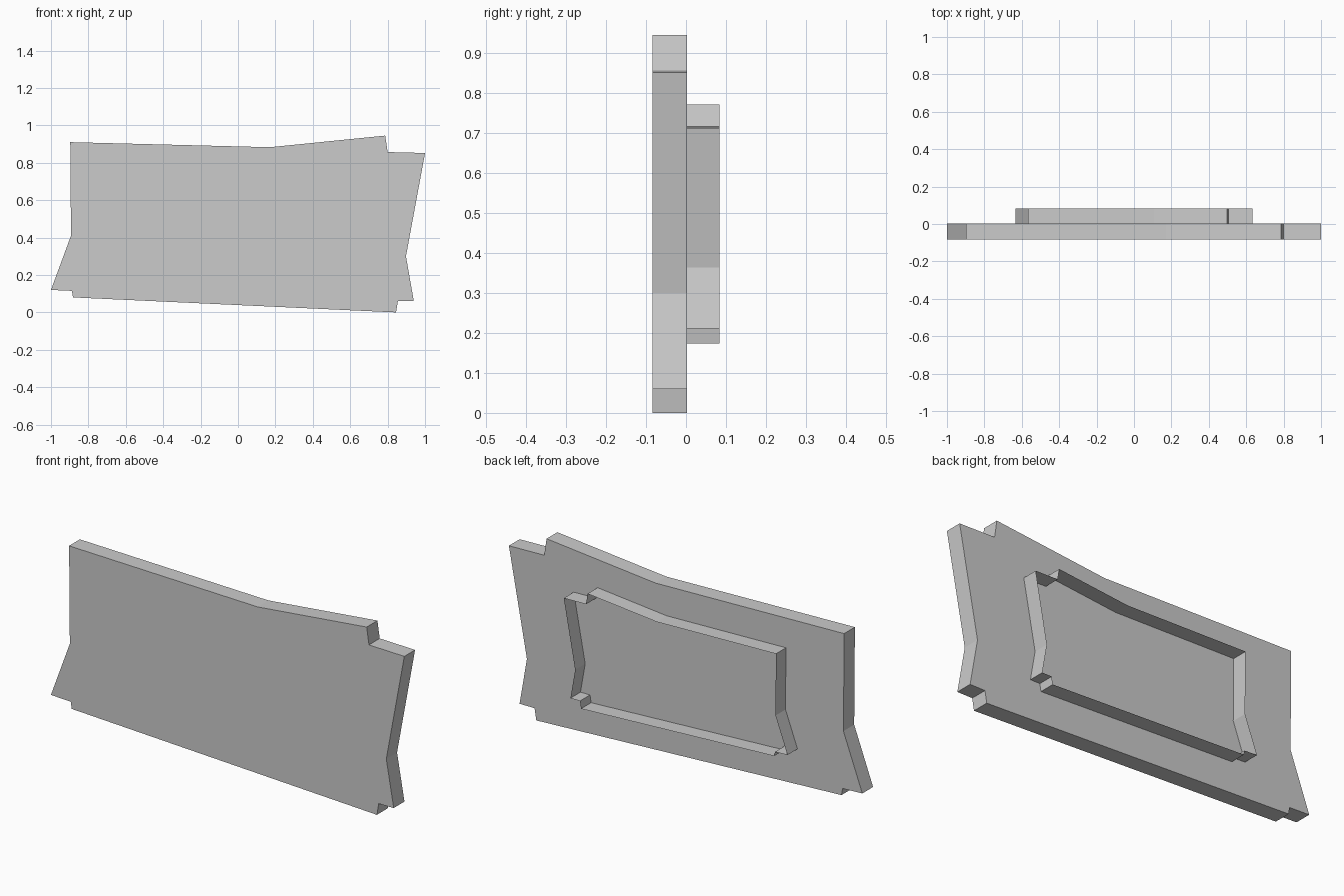
import bpy, bmesh

if "Cube" in bpy.data.objects:
    bpy.data.objects.remove(bpy.data.objects["Cube"])

# Sign outline in the x-z plane
OUTLINE = [
    (-0.897, 0.91), (0.17, 0.883), (0.787, 0.945), (0.80, 0.857), (1.0, 0.852),
    (0.898, 0.30), (0.94, 0.06), (0.855, 0.06), (0.845, 0.0),
    (-0.882, 0.08), (-0.888, 0.115), (-1.0, 0.12), (-0.893, 0.41),
]
FRONT, MIDDLE, BACK = -0.084, 0.003, 0.084
CENTRE_Z = 0.473


def extruded_outline(name, points, y0, y1, capped):
    """Walls along a closed outline between two depths, with optional caps."""
    bm = bmesh.new()
    a = [bm.verts.new((x, y0, z)) for x, z in points]
    b = [bm.verts.new((x, y1, z)) for x, z in points]
    n = len(points)
    for i in range(n):
        j = (i + 1) % n
        bm.faces.new((a[i], a[j], b[j], b[i]))
    if capped:
        bm.faces.new(a[::-1])
        bm.faces.new(b)
    bmesh.ops.recalc_face_normals(bm, faces=bm.faces)
    mesh = bpy.data.meshes.new(name)
    bm.to_mesh(mesh)
    bm.free()
    obj = bpy.data.objects.new(name, mesh)
    bpy.context.collection.objects.link(obj)
    return obj


# Solid board
extruded_outline("sign_board", OUTLINE, FRONT, MIDDLE, True)

# Thin open rim on the back: same outline, shrunk about the centre
rim = [(x * 0.633, CENTRE_Z + (z - CENTRE_Z) * 0.633) for x, z in OUTLINE]
extruded_outline("back_rim", rim, MIDDLE, BACK, False)
